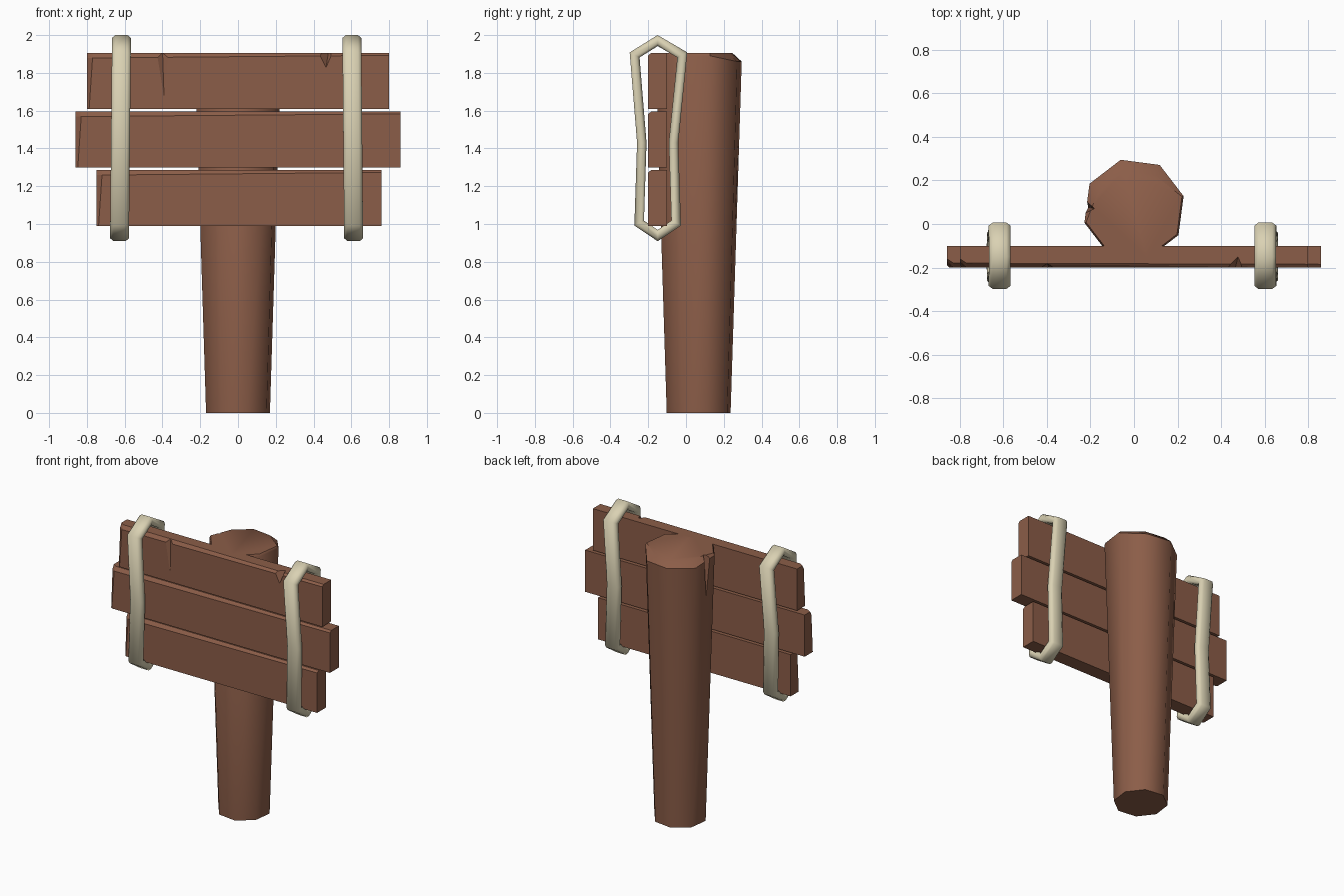
import bpy, bmesh, math
from mathutils import Vector

if "Cube" in bpy.data.objects:
    bpy.data.objects.remove(bpy.data.objects["Cube"])


def material(name, rgb):
    m = bpy.data.materials.new(name)
    m.diffuse_color = (*rgb, 1)
    m.use_nodes = True
    m.node_tree.nodes["Principled BSDF"].inputs["Base Color"].default_value = m.diffuse_color
    return m


WOOD = material("brown wood", (0.26, 0.11, 0.065))
ROPE = material("pale rope", (0.70, 0.64, 0.45))


def finish(bm, name, mat, angle=None):
    bmesh.ops.recalc_face_normals(bm, faces=bm.faces)
    me = bpy.data.meshes.new(name)
    bm.to_mesh(me)
    bm.free()
    ob = bpy.data.objects.new(name, me)
    bpy.context.collection.objects.link(ob)
    me.materials.append(mat)
    if angle:
        bpy.ops.object.select_all(action='DESELECT')
        ob.select_set(True)
        bpy.context.view_layer.objects.active = ob
        bpy.ops.object.shade_smooth_by_angle(angle=math.radians(angle))
    return ob


def hull(points):
    bm = bmesh.new()
    for p in points:
        bm.verts.new(p)
    bmesh.ops.convex_hull(bm, input=bm.verts)
    bmesh.ops.dissolve_limit(bm, angle_limit=0.01, verts=bm.verts, edges=bm.edges)
    return bm


def loft(bm, rings, closed=False):
    n = len(rings[0])
    for k in range(len(rings) if closed else len(rings) - 1):
        a, b = rings[k], rings[(k + 1) % len(rings)]
        for i in range(n):
            j = (i + 1) % n
            bm.faces.new((a[i], a[j], b[j], b[i]))


def carve(ob, points):
    # cut a pointed nick out of an object
    cutter = finish(hull(points), "nick_cutter", WOOD)
    cutter.hide_render = True
    mod = ob.modifiers.new("nick", 'BOOLEAN')
    mod.operation = 'DIFFERENCE'
    mod.solver = 'EXACT'
    mod.object = cutter
    bpy.context.view_layer.objects.active = ob
    bpy.ops.object.modifier_apply(modifier=mod.name)
    bpy.data.objects.remove(cutter)


# Post: eight-sided, widening upward, worn most at the back left of the top
bm = bmesh.new()
rings = [[], [], []]
for i in range(8):
    a = math.radians(15 + 45 * i)
    worn = i in (1, 2, 3)
    for ring, r, z in zip(rings, (0.175, 0.236, 0.185 if worn else 0.228),
                          (0, 1.86 if worn else 1.89, 1.905)):
        ring.append(bm.verts.new((r * math.cos(a), 0.067 + r * math.sin(a), z)))
loft(bm, rings)
bm.faces.new(rings[0])
bm.faces.new(rings[2])
post = finish(bm, "post", WOOD, 46)
carve(post, [(-0.26, 0.15, 1.93), (-0.26, 0.03, 1.93), (-0.18, 0.07, 1.93),
             (-0.225, 0.08, 1.45)])


# Planks: boxes with a tapering chamfer on the top front edge and left end
def plank(name, x0, x1, z0, z1):
    f, b = -0.2, -0.1
    return finish(hull([
        (x0, b, z0), (x1, b, z0), (x1, f, z0), (x0 + 0.012, f, z0), (x0, f + 0.01, z0),
        (x0, b, z1), (x1, b, z1), (x1, f + 0.015, z1), (x1, f, z1 - 0.012),
        (x0 + 0.03, f, z1 - 0.026), (x0 + 0.03, f + 0.02, z1),
        (x0, f + 0.025, z1 - 0.026), (x0, f + 0.04, z1)]), name, WOOD)


top = plank("top_plank", -0.80, 0.80, 1.61, 1.905)
plank("middle_plank", -0.86, 0.86, 1.30, 1.595)
plank("bottom_plank", -0.75, 0.76, 0.99, 1.285)

# Nicks in the top plank
carve(top, [(-0.45, -0.21, 1.93), (-0.35, -0.21, 1.93), (-0.40, -0.18, 1.93),
            (-0.39, -0.203, 1.63)])
carve(top, [(0.41, -0.21, 1.92), (0.51, -0.21, 1.92), (0.48, -0.14, 1.92),
            (0.465, -0.205, 1.82)])

# Rope loops: a flat rounded section swept round a pinched outline (y, z)
PATH = [(-0.15, 1.971), (-0.272, 1.895), (-0.234, 1.43), (-0.248, 1.005),
        (-0.15, 0.939), (-0.052, 1.005), (-0.066, 1.43), (-0.02, 1.895)]
SECTION = [(0.05, 0.012), (0.032, 0.025), (-0.032, 0.025), (-0.05, 0.012),
           (-0.05, -0.012), (-0.032, -0.025), (0.032, -0.025), (0.05, -0.012)]


def rope(name, x_top, x_bottom):
    bm = bmesh.new()
    pts = [Vector(p) for p in PATH]
    rings = []
    for i, p in enumerate(pts):
        d0 = (p - pts[i - 1]).normalized()
        d1 = (pts[(i + 1) % len(pts)] - p).normalized()
        t = (d0 + d1).normalized()
        n = Vector((t.y, -t.x)) / max(t.dot(d0), 0.5)
        x = x_bottom + (x_top - x_bottom) * (p.y - 0.94) / 1.03
        rings.append([bm.verts.new((x + u, p.x + n.x * v, p.y + n.y * v))
                      for u, v in SECTION])
    loft(bm, rings, closed=True)
    finish(bm, name, ROPE, 70)


rope("left_rope", -0.617, -0.627)
rope("right_rope", 0.603, 0.612)
